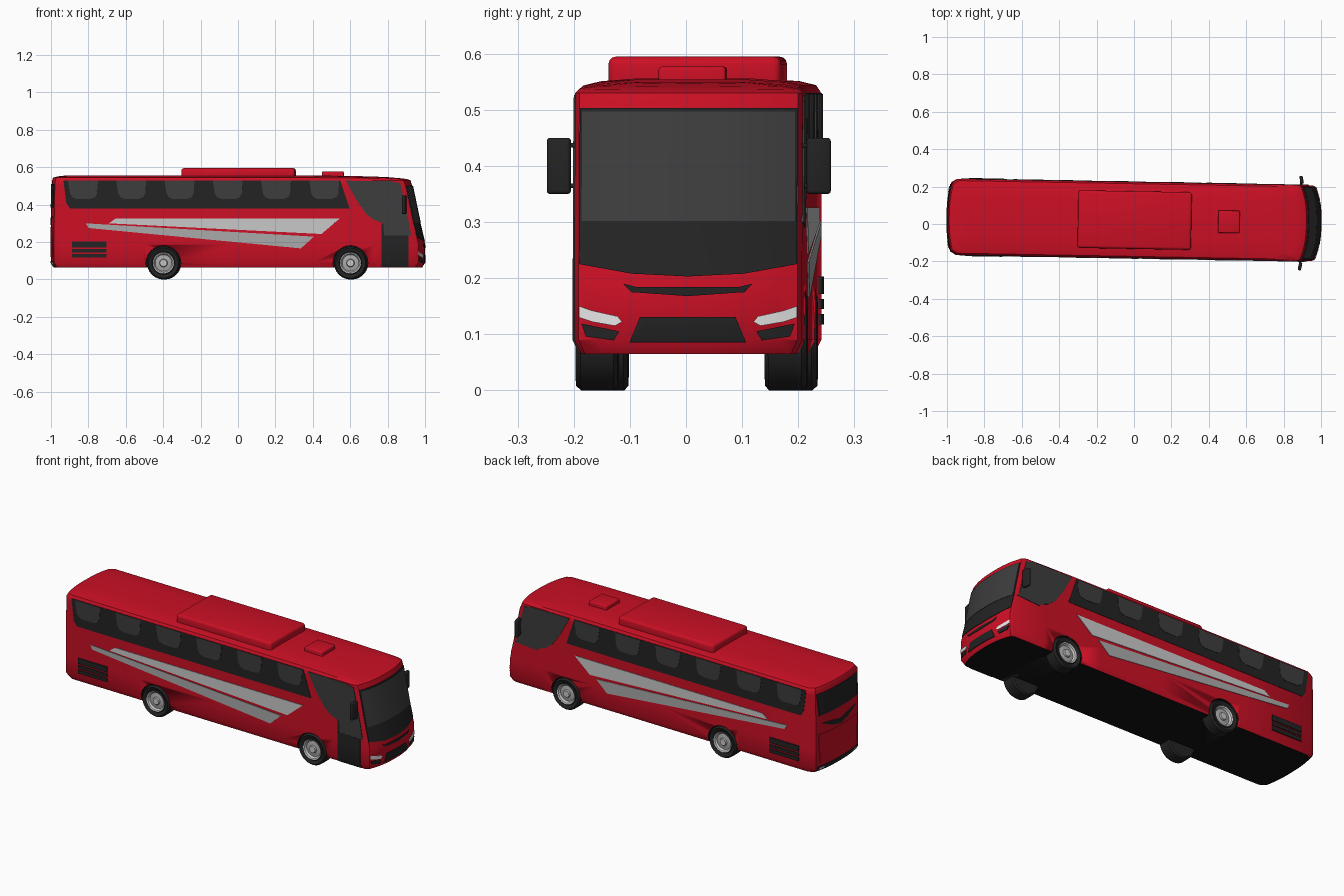
import bpy, bmesh, math
from mathutils import Matrix, Vector

cube = bpy.data.objects.get("Cube")
if cube:
    bpy.data.objects.remove(cube)


def material(name, r, g, b):
    m = bpy.data.materials.new(name)
    m.use_nodes = True
    m.diffuse_color = (r, g, b, 1)
    m.node_tree.nodes["Principled BSDF"].inputs["Base Color"].default_value = (r, g, b, 1)
    return m


RED = material("red paint", .6, .005, .018)
DARK = material("dark trim", .017, .017, .017)
GLASS = material("tinted glass", .046, .046, .046)
BLACK = material("underside black", .006, .006, .006)
LIGHT = material("light grey", .58, .58, .58)
MID = material("mid grey", .4, .4, .4)
WHITE = material("lamp white", .8, .8, .8)

# The whole coach stands slightly turned about z
PLACE = Matrix.Translation((0, .021, 0)) @ Matrix.Rotation(-.018, 4, 'Z')
HW = .203


def finish(name, bm, mats, angle=35):
    bmesh.ops.recalc_face_normals(bm, faces=bm.faces)
    bm.transform(PLACE)
    me = bpy.data.meshes.new(name)
    bm.to_mesh(me)
    bm.free()
    for m in mats:
        me.materials.append(m)
    me.shade_smooth()
    me.set_sharp_from_angle(angle=math.radians(angle))
    ob = bpy.data.objects.new(name, me)
    bpy.context.collection.objects.link(ob)
    return ob


# Body levels: height, front x, rear x, half width
LEVELS = [(.065, .985, -.985, .191), (.09, 1, -1, HW), (.19, 1, -1, HW), (.3, .973, -1, HW),
          (.505, .93, -.996, HW), (.53, .922, -.994, HW), (.544, .905, -.988, .194),
          (.551, .87, -.965, .165), (.556, .8, -.92, .1)]
FRONT_Y = [.195 * k / 6 for k in range(7)]
REAR_Y = [.185 * k / 5 for k in range(6)]


def level(z, col):
    for a, b in zip(LEVELS, LEVELS[1:]):
        if z <= b[0]:
            return a[col] + (b[col] - a[col]) * (z - a[0]) / (b[0] - a[0])
    return LEVELS[-1][col]


def bulge(y, depth, half):
    return depth * (abs(y) / half) ** 2.5


def ring(z, xf, xr, hw):
    k = hw / HW
    half = [(xr + bulge(y, .02, .185), y * k) for y in REAR_Y]
    half += [(x, hw) for x in (xr + .05, -.5, 0, .4, .6, .75, xf - .05)]
    half += [(xf - bulge(y, .032, .195), y * k) for y in reversed(FRONT_Y)]
    pts = half + [(x, -y) for x, y in reversed(half[1:-1])]
    drop = .014 * max(0, z - .53) / .026
    return [(x, y, z - drop * max(0, (x - .4) / .5) ** 2) for x, y in pts]


# Body shell lofted from the levels
bm = bmesh.new()
rings = [[bm.verts.new(p) for p in ring(*lv)] for lv in LEVELS]
n = len(rings[0])
for a, b in zip(rings, rings[1:]):
    for i in range(n):
        j = (i + 1) % n
        bm.faces.new((a[i], a[j], b[j], b[i]))
for cap, mat in ((rings[0], 1), (rings[-1], 0)):
    for i in range(n // 2):
        loop = [cap[i], cap[i + 1], cap[n - i - 1], cap[(n - i) % n]]
        bm.faces.new(list(dict.fromkeys(loop))).material_index = mat
body = finish("body", bm, [RED, BLACK])

# Wheel arches cut from the body
AXLES = (-.395, .605)
for x in AXLES:
    for s in (-1, 1):
        bm = bmesh.new()
        bmesh.ops.create_cone(bm, cap_ends=True, segments=32, radius1=.093, radius2=.093, depth=.15,
                              matrix=Matrix.Translation((x, s * .195, .088)) @ Matrix.Rotation(math.pi / 2, 4, 'X'))
        for f in bm.faces:
            f.material_index = 1
        cutter = finish("arch_cutter", bm, [RED, BLACK])
        cutter.hide_render = True
        mod = body.modifiers.new("arch", 'BOOLEAN')
        mod.operation, mod.solver, mod.object = 'DIFFERENCE', 'EXACT', cutter
        bpy.context.view_layer.objects.active = body
        bpy.ops.object.modifier_apply(modifier=mod.name)
        bpy.data.objects.remove(cutter)


# Surface maps: outline coordinates to a point lying on the body
def on_front(u, v, off):
    return (level(v, 1) - bulge(u, .032, .195) + off, u, v)


def on_rear(u, v, off):
    return (level(v, 2) + bulge(u, .02, .185) - off, u, v)


def on_side(s):
    return lambda u, v, off: (u, s * (level(v, 3) + off), v)


def plate(name, pts, surf, mat, t=.003):
    bm = bmesh.new()
    bm.faces.new([bm.verts.new((u, v, 0)) for u, v in pts])
    ys = {on_front: FRONT_Y, on_rear: REAR_Y}.get(surf, [])
    cuts = [((s * y, 0, 0), (1, 0, 0)) for y in ys for s in (-1, 1)]
    cuts += [((0, lv[0], 0), (0, 1, 0)) for lv in LEVELS]
    for co, no in cuts:
        bmesh.ops.bisect_plane(bm, geom=bm.verts[:] + bm.edges[:] + bm.faces[:],
                               plane_co=co, plane_no=no, dist=1e-5)
    new = bmesh.ops.extrude_face_region(bm, geom=bm.faces[:])["geom"]
    for v in new:
        if isinstance(v, bmesh.types.BMVert):
            v.co.z = 1
    for v in bm.verts:
        v.co = Vector(surf(v.co.x, v.co.y, t if v.co.z > .5 else -.002))
    return finish(name, bm, [mat])


def mirrored(pts):
    return pts + [(-u, v) for u, v in reversed(pts) if abs(u) > 1e-6]


def rect(u0, u1, v0, v1):
    return [(u0, v0), (u1, v0), (u1, v1), (u0, v1)]


# Side windows, stripes and vents
for side, s in (("right", -1), ("left", 1)):
    surf = on_side(s)
    plate(side + "_window_band", [(-.93, .53), (-.915, .41), (-.895, .38), (.6, .38), (.55, .53)], surf, DARK, .002)
    for i in range(6):
        x = -.905 + .258 * i
        pane = [(0, .528), (.01, .46), (.022, .44), (.045, .43), (.12, .43), (.145, .44), (.155, .46), (.16, .528)]
        plate(side + "_window_pane", [(x + u, v) for u, v in pane], surf, GLASS, .004)
    plate(side + "_cab_window", [(.58, .528), (.64, .42), (.69, .35), (.73, .32), (.78, .3),
                                 (.785, .235 if s < 0 else .29), (.93, .235 if s < 0 else .3),
                                 (.915, .32), (.872, .515), (.82, .526)], surf, GLASS, .003)
    plate(side + "_upper_stripe", [(-.65, .326), (.548, .326), (.45, .243), (-.687, .3)], surf, LIGHT)
    plate(side + "_lower_stripe", [(-.81, .3), (.41, .229), (.34, .166), (-.795, .275)], surf, MID)
    for v0, v1 in ((.172, .203), (.145, .163), (.117, .136)):
        plate(side + "_vent", rect(-.885, -.7, v0, v1), surf, DARK, .006)
plate("passenger_door", rect(.77, .915, .066, .3), on_side(-1), DARK, .002)
plate("passenger_door_lower", rect(.77, .915, .066, .235), on_side(-1), DARK, .004)

# Windscreen and front details
sill = [(0, .203), (.1, .208), (.194, .225)]
plate("windscreen_frame", mirrored(sill + [(.194, .503)]), on_front, DARK, .003)
plate("windscreen", rect(-.19, .19, .302, .497), on_front, GLASS, .005)
plate("upper_grille", mirrored([(0, .168), (.1, .175), (.115, .19), (0, .182)][:3]) and
      [(0, .168), (.1, .175), (.115, .19), (.09, .184), (-.09, .184), (-.115, .19), (-.1, .175)], on_front, DARK)
plate("lower_grille", mirrored([(.104, .085), (.085, .131)]), on_front, DARK)
for side, s in (("right", -1), ("left", 1)):
    lamp = [(.194, .15), (.17, .142), (.125, .132), (.117, .122), (.13, .115), (.17, .122), (.194, .13)]
    fog = [(.19, .119), (.122, .105), (.132, .089), (.182, .096)]
    plate(side + "_headlight", [(s * u, v) for u, v in lamp], on_front, WHITE)
    plate(side + "_fog_recess", [(s * u, v) for u, v in fog], on_front, DARK)
    plate(side + "_tail_lamp", [(s * u, v) for u, v in rect(.13, .165, .078, .092)], on_rear, WHITE, .006)

# Rear details
plate("rear_window", mirrored([(.165, .385), (.178, .51)]), on_rear, DARK)
plate("rear_wing_trim", [(0, .29), (.07, .305), (.15, .34), (.06, .33), (0, .315),
                         (-.06, .33), (-.15, .34), (-.07, .305)], on_rear, DARK)
plate("engine_hatch", mirrored([(.16, .12), (.17, .28)]), on_rear, RED, .003)
plate("rear_bumper_strip", mirrored([(.175, .07), (.175, .1)]), on_rear, DARK)


def box(name, lo, hi, mat, bevel, turn=0):
    bm = bmesh.new()
    lo, hi = Vector(lo), Vector(hi)
    bmesh.ops.create_cube(bm, size=1, matrix=Matrix.Translation((lo + hi) / 2) @ Matrix.Rotation(turn, 4, 'Z')
                          @ Matrix.Diagonal((*(hi - lo), 1)))
    bmesh.ops.bevel(bm, geom=bm.edges[:], offset=bevel, segments=3, profile=.5, affect='EDGES')
    return finish(name, bm, [mat])


# Roof units
box("roof_air_unit", (-.3, -.154, .53), (.307, .154, .595), RED, .014)
box("roof_hatch", (.45, -.06, .53), (.565, .06, .577), RED, .006)

# Door mirrors on short arms
for side, s in (("right", -1), ("left", 1)):
    y0, y1 = sorted((s * .21, s * .253))
    box(side + "_mirror", (.883, y0, .35), (.901, y1, .45), DARK, .006, s * .2)
    for z in (.365, .437):
        a0, a1 = sorted((s * .185, s * .22))
        box(side + "_mirror_arm", (.885, a0, z - .004), (.896, a1, z + .004), DARK, .002)

# Wheels lathed from one profile: radius, distance from centre line
PROFILE = [(0, .201), (.018, .201), (.022, .193), (.044, .189), (.05, .199), (.057, .202),
           (.061, .198), (.08, .206), (.088, .197), (.088, .138), (.08, .131), (0, .131)]
for axle, x in zip(("rear", "front"), AXLES):
    for side, s in (("right", -1), ("left", 1)):
        bm = bmesh.new()
        vs = [bm.verts.new((x + r, s * y, .088)) for r, y in PROFILE]
        es = [bm.edges.new(p) for p in zip(vs, vs[1:])]
        bmesh.ops.spin(bm, geom=vs + es, cent=(x, 0, .088), axis=(0, 1, 0), angle=2 * math.pi, steps=36)
        bmesh.ops.remove_doubles(bm, verts=bm.verts, dist=1e-5)
        for f in bm.faces:
            far = max(math.hypot(v.co.x - x, v.co.z - .088) for v in f.verts)
            inner = abs(f.calc_center_median().y) < .18
            f.material_index = 0 if far > .0575 or inner else 2 if .02 < far < .046 else 1
        finish(axle + "_" + side + "_wheel", bm, [DARK, LIGHT, MID])
